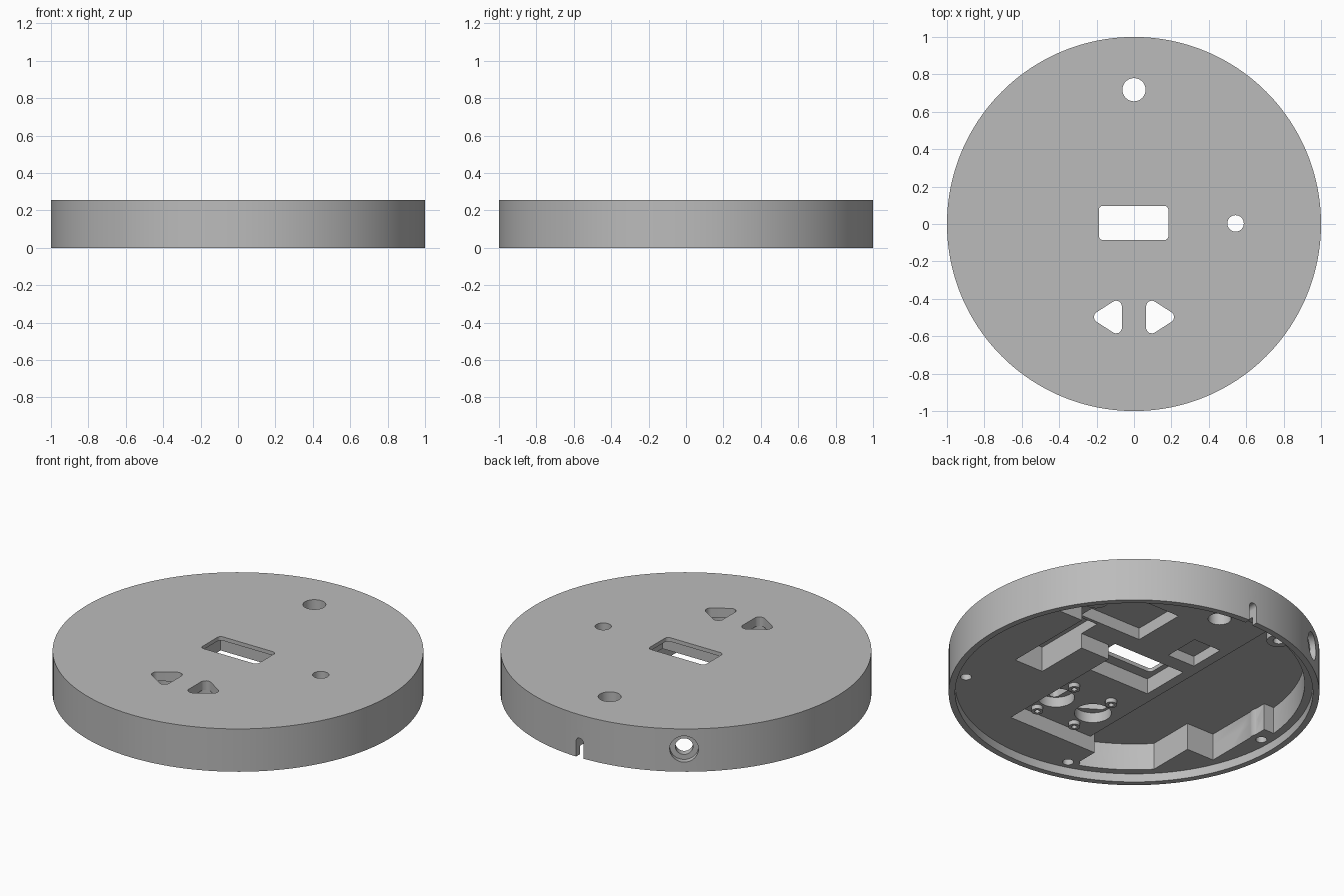
import bpy, bmesh, math
from mathutils import Matrix, Vector

cube = bpy.data.objects.get("Cube")
if cube:
    bpy.data.objects.remove(cube, do_unlink=True)

H = 0.255       # overall height
LEDGE = 0.05    # cover ledge
FLOOR = 0.14    # main cavity floor
LOW = -0.1      # cutters start below the body

grey = bpy.data.materials.new("plain_grey")
grey.use_nodes = True
grey.diffuse_color = (0.5, 0.5, 0.5, 1)
grey.node_tree.nodes["Principled BSDF"].inputs["Base Color"].default_value = (0.5, 0.5, 0.5, 1)


def prism(name, pts, z0, z1):
    """Extrude an outline from z0 to z1."""
    bm = bmesh.new()
    face = bm.faces.new([bm.verts.new((x, y, z0)) for x, y in pts])
    ext = bmesh.ops.extrude_face_region(bm, geom=[face])
    verts = [v for v in ext["geom"] if isinstance(v, bmesh.types.BMVert)]
    bmesh.ops.translate(bm, verts=verts, vec=(0, 0, z1 - z0))
    bmesh.ops.recalc_face_normals(bm, faces=bm.faces)
    me = bpy.data.meshes.new(name)
    bm.to_mesh(me)
    bm.free()
    ob = bpy.data.objects.new(name, me)
    bpy.context.collection.objects.link(ob)
    me.materials.append(grey)
    return ob


def circle(r, n, cx=0, cy=0):
    return [(cx + r * math.cos(math.tau * i / n), cy + r * math.sin(math.tau * i / n)) for i in range(n)]


def disc(r, z0, z1, cx=0, cy=0, n=32):
    return prism("disc", circle(r, n, cx, cy), z0, z1)


def box(x0, x1, y0, y1, z0, z1):
    return prism("box", [(x0, y0), (x1, y0), (x1, y1), (x0, y1)], z0, z1)


def rounded(pts, r, steps=6):
    """Round the corners of a convex outline."""
    out = []
    for i, p in enumerate(pts):
        p = Vector(p)
        a = (Vector(pts[i - 1]) - p).normalized()
        b = (Vector(pts[(i + 1) % len(pts)]) - p).normalized()
        half = a.angle(b) / 2
        start, end = p + a * r / math.tan(half), p + b * r / math.tan(half)
        mid = p + (a + b).normalized() * r / math.sin(half)
        for k in range(steps + 1):
            d = start.lerp(end, k / steps) - mid
            out.append(tuple(mid + d.normalized() * r))
    return out


def boolean(target, tool, op="DIFFERENCE"):
    """Apply a boolean and remove the tool."""
    mod = target.modifiers.new("cut", "BOOLEAN")
    mod.operation, mod.solver, mod.object = op, "EXACT", tool
    deps = bpy.context.evaluated_depsgraph_get()
    me = bpy.data.meshes.new_from_object(target.evaluated_get(deps))
    target.modifiers.clear()
    target.data = me
    bpy.data.objects.remove(tool, do_unlink=True)


# Round case with a recess for the back cover
body = disc(1, 0, H, n=192)
body.name = "round_case"
boolean(body, disc(0.965, LOW, LEDGE, n=192))

# Solid blocks left standing inside the cavity
blocks = [(0.28, 1.1, -1.1, -0.21), (-0.31, 1.1, -1.1, -0.70), (-1.1, -0.67, -1.1, -0.35),
          (-1.1, -0.85, -0.4, 0.08), (0.28, 0.47, -0.3, 0.12), (0.66, 1.1, -0.3, 0.35)]
screws = [(0.91 * math.cos(math.radians(a)), 0.91 * math.sin(math.radians(a)))
          for a in range(-179, 180, 72)]


def cavity(depth, region=None):
    tool = disc(0.92, LOW, depth, n=128)
    if region:
        boolean(tool, box(*region, LOW * 2, H * 2), "INTERSECT")
    for b in blocks:
        boolean(tool, box(*b, LOW * 2, H * 2))
    for x, y in screws:
        boolean(tool, disc(0.065, LOW * 2, H * 2, x, y))
    return tool


# Main cavity, then the deep side bay
boolean(body, cavity(FLOOR))
boolean(body, cavity(0.21, (-1, -0.28, -1, 1)))

# Deeper pockets: window surround, corner bay, side bay, hole bay
for region, depth in [((-0.22, 0.26, -0.15, 0.15), 0.232), ((0.19, 0.6, 0.27, 0.6), 0.21),
                      ((-0.22, -0.04, 0.24, 0.46), 0.2), ((0.47, 0.66, -0.21, 0.25), 0.2)]:
    boolean(body, box(*region, LOW, depth))

# Window and round holes through the top
window = [(-0.188, -0.086), (0.184, -0.086), (0.184, 0.097), (-0.188, 0.097)]
boolean(body, prism("window", rounded(window, 0.022), LOW, H * 2))
boolean(body, disc(0.062, LOW, H * 2, 0, 0.718, 48))
boolean(body, disc(0.044, LOW, H * 2, 0.543, 0.003))

# Mirrored triangular button holes with round recesses beneath
for s in (1, -1):
    tri = [(s * 0.065, -0.61), (s * 0.065, -0.385), (s * 0.24, -0.4975)]
    boolean(body, disc(0.1, LOW, 0.2, s * 0.13, -0.5, 48))
    boolean(body, prism("button", rounded(tri, 0.03), LOW, H * 2))

# Small posts around the buttons, with pilot holes
for x in (0.14, -0.12):
    for y in (-0.335, -0.645):
        boolean(body, disc(0.032, 0.115, FLOOR + 0.02, x, y, 24), "UNION")
        boolean(body, disc(0.015, LOW, FLOOR + 0.03, x, y, 16))

# Cover screw holes
for x, y in screws:
    boolean(body, disc(0.03, LOW, 0.15, x, y, 24))

# Radial cable port with a counterbore
out = Vector((-0.565, 0.825, 0)).normalized()
for r, start in ((0.048, 0.8), (0.078, 0.965)):
    port = disc(r, start, 1.2)
    turn = out.to_track_quat("Z", "Y").to_matrix().to_4x4()
    port.data.transform(Matrix.Translation((0, 0, 0.135)) @ turn)
    boolean(body, port)

# Rounded slot in the back wall
slot = prism("slot", rounded([(-0.024, -0.1), (0.024, -0.1), (0.024, 0.115), (-0.024, 0.115)], 0.022), 0.88, 1.1)
slot.data.transform(Matrix.Rotation(math.pi / 2, 4, "X"))
slot.data.transform(Matrix.Scale(-1, 4, (0, 1, 0)))
slot.data.flip_normals()
boolean(body, slot)

bpy.ops.object.select_all(action="DESELECT")
body.select_set(True)
bpy.context.view_layer.objects.active = body
bpy.ops.object.shade_smooth_by_angle(angle=math.radians(30))
